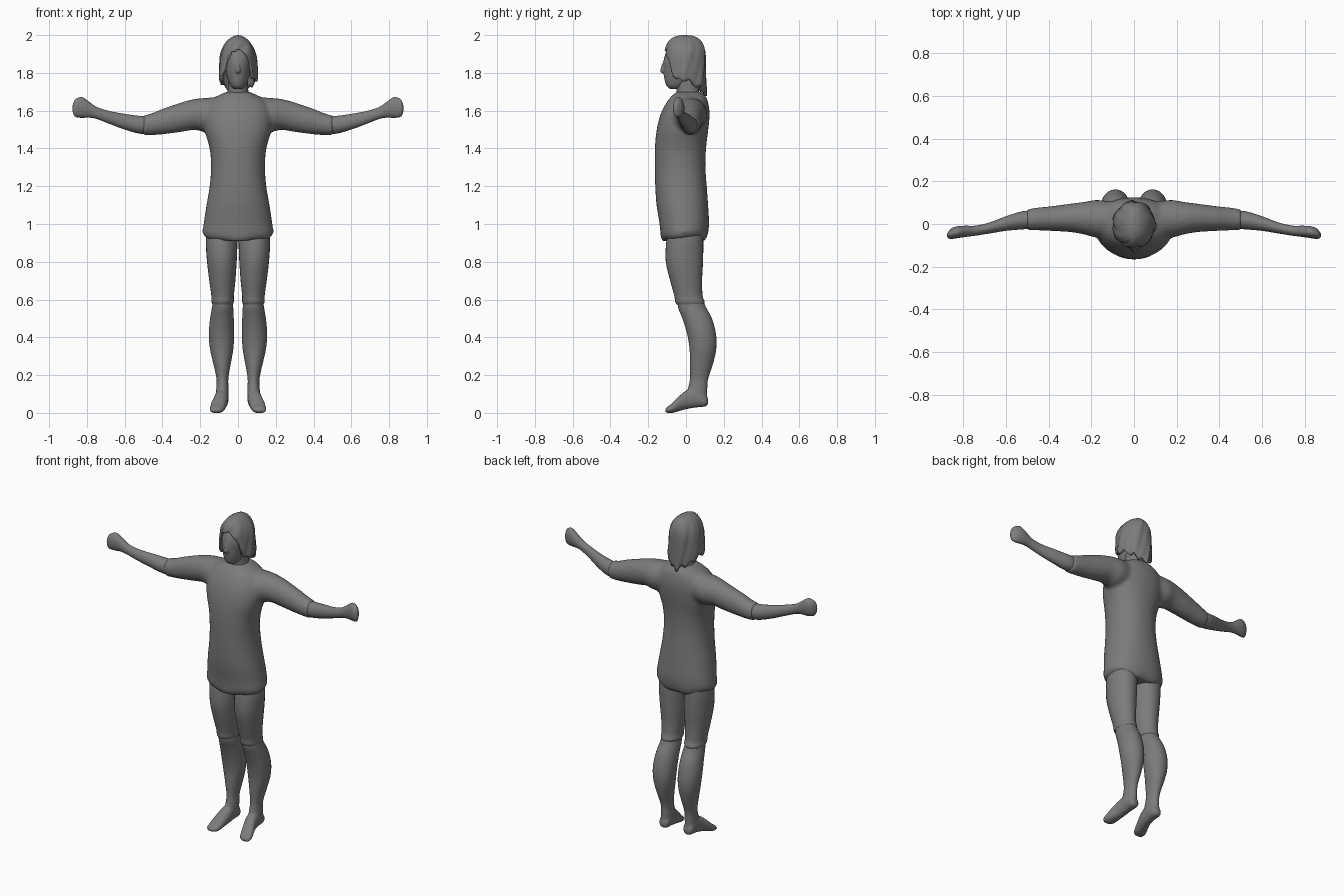
import bpy, bmesh, math
from mathutils import Vector

MAPS = {'Z': lambda t, a, b: (a, b, t),
        'X': lambda t, a, b: (t, a, b),
        'Y': lambda t, a, b: (a, t, b)}
GREY = bpy.data.materials.new('dark_grey')
GREY.diffuse_color = (0.2, 0.2, 0.2, 1)


def spline(rings, steps):
    """Catmull-Rom samples through ring tuples."""
    r = [Vector(q) for q in rings]
    out = []
    for i in range(len(r) - 1):
        p0, p1, p2, p3 = r[max(i - 1, 0)], r[i], r[i + 1], r[min(i + 2, len(r) - 1)]
        for k in range(steps):
            u = k / steps
            out.append(0.5 * (2 * p1 + (p2 - p0) * u + (2 * p0 - 5 * p1 + 4 * p2 - p3) * u * u
                              + (3 * p1 - p0 - 3 * p2 + p3) * u ** 3))
    return out + [r[-1]]


def loft(bm, rings, axis='Z', sides=28, steps=4, power=2.0, sx=1):
    """Skin oval rings (t, a_min, a_max, b_min, b_max) along an axis."""
    loops = []
    for t, a0, a1, b0, b1 in spline(rings, steps):
        loop = []
        for k in range(sides):
            w = 2 * math.pi * k / sides
            c, s = math.cos(w), math.sin(w)
            c = math.copysign(abs(c) ** (2 / power), c)
            s = math.copysign(abs(s) ** (2 / power), s)
            x, y, z = MAPS[axis](t, (a0 + a1) / 2 + c * (a1 - a0) / 2,
                                 (b0 + b1) / 2 + s * (b1 - b0) / 2)
            loop.append(bm.verts.new((x * sx, y, z)))
        loops.append(loop)
    for l0, l1 in zip(loops, loops[1:]):
        for k in range(sides):
            n = (k + 1) % sides
            bm.faces.new((l0[k], l0[n], l1[n], l1[k]))
    bm.faces.new(loops[0])
    bm.faces.new(loops[-1])


def finish(name, bm, mirror=False, fuse=0):
    """Make the object; optionally fuse its volumes and mirror it in x."""
    bmesh.ops.recalc_face_normals(bm, faces=bm.faces[:])
    me = bpy.data.meshes.new(name)
    bm.to_mesh(me)
    bm.free()
    me.materials.append(GREY)
    ob = bpy.data.objects.new(name, me)
    bpy.context.collection.objects.link(ob)
    bpy.ops.object.select_all(action='DESELECT')
    ob.select_set(True)
    bpy.context.view_layer.objects.active = ob
    bpy.ops.object.shade_smooth_by_angle(angle=math.radians(45))
    if fuse:
        rm = ob.modifiers.new('Fuse', 'REMESH')
        rm.mode = 'VOXEL'
        rm.voxel_size = fuse
        rm.use_smooth_shade = True
        sm = ob.modifiers.new('Relax', 'SMOOTH')
        sm.factor = 0.5
        sm.iterations = 5
    if mirror:
        ob.modifiers.new('Mirror', 'MIRROR').use_mirror_merge = False
    return ob


def part(name, rings, axis='Z', mirror=False, **kw):
    bm = bmesh.new()
    loft(bm, rings, axis, **kw)
    return finish(name, bm, mirror)


# Tunic: torso and both sleeves fused into one skin
bm = bmesh.new()
loft(bm, [(0.905, -0.165, 0.165, -0.115, 0.09), (0.93, -0.188, 0.188, -0.132, 0.112),
          (1.0, -0.182, 0.182, -0.14, 0.122), (1.1, -0.167, 0.167, -0.156, 0.117),
          (1.2, -0.15, 0.15, -0.163, 0.11), (1.3, -0.143, 0.143, -0.165, 0.103),
          (1.4, -0.15, 0.15, -0.165, 0.106), (1.5, -0.178, 0.178, -0.155, 0.118),
          (1.58, -0.182, 0.182, -0.135, 0.125), (1.64, -0.16, 0.16, -0.105, 0.118),
          (1.675, -0.115, 0.115, -0.078, 0.105), (1.7, -0.06, 0.06, -0.05, 0.08)],
     sides=40, power=2.2)
for v in bm.verts:  # gently waved hem, higher at the hips
    if v.co.z < 0.95:
        v.co.z += 0.025 * (v.co.x / 0.18) ** 2 + 0.005 * math.sin(5 * math.atan2(v.co.y, v.co.x))
for s in (1, -1):
    loft(bm, [(0.08, -0.06, 0.10, 1.50, 1.675), (0.17, -0.065, 0.113, 1.487, 1.668),
              (0.23, -0.05, 0.104, 1.498, 1.662), (0.3, -0.038, 0.095, 1.487, 1.644),
              (0.4, -0.032, 0.082, 1.474, 1.61), (0.46, -0.03, 0.076, 1.47, 1.585),
              (0.505, -0.03, 0.068, 1.469, 1.575)], 'X', sx=s)
finish('tunic', bm, fuse=0.011)

# Forearms with closed fists
part('forearm', [(0.46, -0.02, 0.06, 1.482, 1.57), (0.52, -0.025, 0.06, 1.478, 1.572),
                 (0.6, -0.032, 0.036, 1.5, 1.583), (0.68, -0.045, 0.006, 1.53, 1.598),
                 (0.745, -0.055, -0.008, 1.555, 1.618), (0.785, -0.06, -0.008, 1.563, 1.645),
                 (0.825, -0.066, -0.01, 1.562, 1.672), (0.855, -0.07, -0.02, 1.565, 1.664),
                 (0.868, -0.067, -0.034, 1.575, 1.65), (0.875, -0.06, -0.045, 1.595, 1.63)],
     'X', mirror=True)

# Thighs
part('thigh', [(0.98, 0.003, 0.165, -0.09, 0.09), (0.9, 0.003, 0.17, -0.105, 0.092),
               (0.8, 0.007, 0.164, -0.107, 0.09), (0.7, 0.014, 0.152, -0.084, 0.085),
               (0.62, 0.022, 0.141, -0.062, 0.088), (0.59, 0.022, 0.141, -0.058, 0.098),
               (0.575, 0.028, 0.136, -0.05, 0.095)], mirror=True)

# Lower legs fused with bare feet
bm = bmesh.new()
loft(bm, [(0.61, 0.033, 0.132, -0.045, 0.085), (0.56, 0.025, 0.138, -0.043, 0.106),
          (0.5, 0.022, 0.148, -0.02, 0.138), (0.42, 0.02, 0.155, 0.005, 0.159),
          (0.34, 0.024, 0.149, 0.018, 0.161), (0.26, 0.038, 0.131, 0.02, 0.144),
          (0.18, 0.051, 0.114, 0.02, 0.118), (0.12, 0.049, 0.116, 0.008, 0.113),
          (0.06, 0.05, 0.12, 0.0, 0.113)])
loft(bm, [(0.117, 0.07, 0.1, 0.045, 0.075), (0.1, 0.052, 0.115, 0.033, 0.1),
          (0.05, 0.05, 0.12, 0.028, 0.13), (0.0, 0.052, 0.126, 0.019, 0.118),
          (-0.04, 0.061, 0.14, 0.008, 0.085), (-0.075, 0.07, 0.15, -0.001, 0.05),
          (-0.1, 0.082, 0.148, 0.0, 0.032), (-0.111, 0.1, 0.135, 0.006, 0.02)],
     'Y', power=2.3)
finish('lower_leg_and_foot', bm, mirror=True, fuse=0.007)

# Neck
part('neck', [(1.65, -0.07, 0.07, -0.05, 0.09), (1.7, -0.055, 0.055, -0.05, 0.07),
              (1.8, -0.05, 0.05, -0.06, 0.06)])

# Head and nose fused
bm = bmesh.new()
loft(bm, [(1.715, -0.022, 0.022, -0.085, -0.03), (1.732, -0.04, 0.04, -0.104, 0.0),
          (1.77, -0.056, 0.056, -0.115, 0.04), (1.82, -0.067, 0.067, -0.12, 0.07),
          (1.87, -0.073, 0.073, -0.118, 0.085), (1.92, -0.07, 0.07, -0.1, 0.085),
          (1.965, -0.045, 0.045, -0.06, 0.055), (1.975, -0.02, 0.02, -0.03, 0.03)])
loft(bm, [(1.798, -0.009, 0.009, -0.128, -0.09), (1.81, -0.016, 0.016, -0.137, -0.09),
          (1.84, -0.011, 0.011, -0.13, -0.09), (1.87, -0.008, 0.008, -0.118, -0.09)],
     sides=12)
finish('head', bm, fuse=0.005)

# Hair: crown shell whose lower edge dips from fringe to nape
EDGE = [(0, 1.925), (22, 1.912), (38, 1.865), (54, 1.79), (68, 1.755), (90, 1.765),
        (130, 1.725), (180, 1.685)]


def edge_height(deg):
    for (d0, z0), (d1, z1) in zip(EDGE, EDGE[1:]):
        if deg <= d1:
            return z0 + (z1 - z0) * (deg - d0) / (d1 - d0)
    return EDGE[-1][1]


bm = bmesh.new()
N, ROWS = 60, 22
top = bm.verts.new((0, 0, 2.0))
rows = []
for i in range(1, ROWS + 1):
    t = (i / ROWS) ** 1.5
    row = []
    for k in range(N):
        w = 2 * math.pi * k / N
        deg = abs(math.degrees(w) if w <= math.pi else 360 - math.degrees(w))
        low = edge_height(deg) + 0.012 * math.sin(11 * w + 0.5) * min(1, deg / 60)
        z = 2.0 - t * (2.0 - low)
        u = max(0, (z - 1.86) / 0.14)
        d = max(0, (1.86 - z) / 0.17)
        lock = 1 + t ** 0.5 * (0.04 * math.sin(7 * w + 0.8 + 3 * t)
                               + 0.025 * math.sin(13 * w + 9 * t))
        rx = (0.098 + 0.012 * d - 0.03 * d ** 3) * (1 - u * u) ** 0.55 * lock
        ry = 0.11 * (1 - u ** 3) ** 0.4 * lock
        row.append(bm.verts.new((rx * math.sin(w), -ry * math.cos(w) - 0.004, z)))
    rows.append(row)
for k in range(N):
    n = (k + 1) % N
    bm.faces.new((top, rows[0][k], rows[0][n]))
    for r0, r1 in zip(rows, rows[1:]):
        bm.faces.new((r0[k], r1[k], r1[n], r0[n]))
hair = finish('hair', bm)
so = hair.modifiers.new('Thickness', 'SOLIDIFY')
so.thickness = 0.016
so.offset = -1
